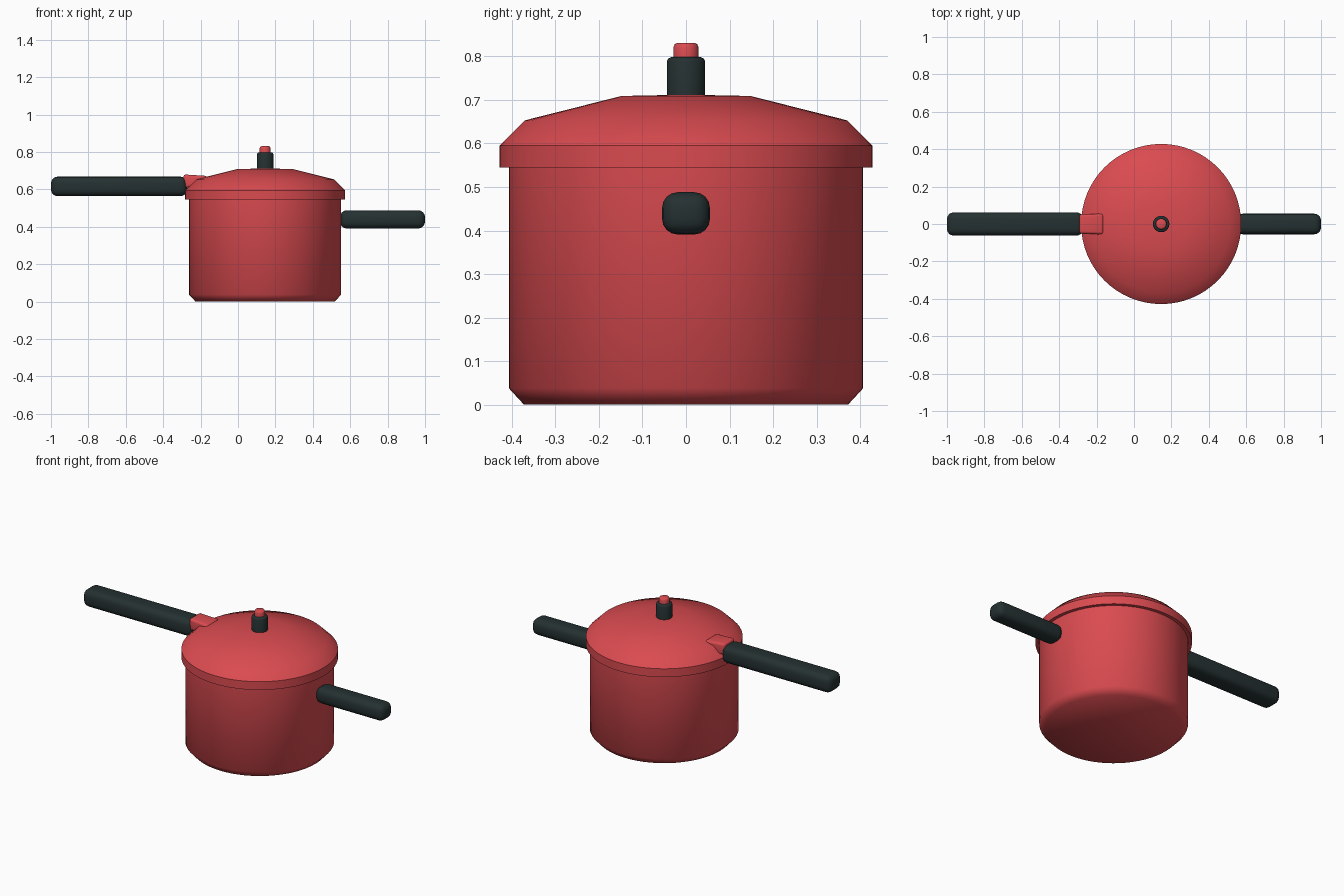
import bpy, bmesh, math
from mathutils import Matrix, Vector

if "Cube" in bpy.data.objects:
    bpy.data.objects.remove(bpy.data.objects["Cube"], do_unlink=True)

POT_X = 0.145


def make_material(name, color):
    mat = bpy.data.materials.new(name)
    mat.use_nodes = True
    mat.diffuse_color = color
    mat.node_tree.nodes["Principled BSDF"].inputs["Base Color"].default_value = color
    return mat


RED = make_material("red enamel", (0.7, 0.07, 0.08, 1))
BLACK = make_material("black plastic", (0.018, 0.03, 0.031, 1))


def finish(bm, name, mat, angle):
    bmesh.ops.recalc_face_normals(bm, faces=bm.faces)
    mesh = bpy.data.meshes.new(name)
    bm.to_mesh(mesh)
    bm.free()
    mesh.materials.append(mat)
    obj = bpy.data.objects.new(name, mesh)
    bpy.context.collection.objects.link(obj)
    bpy.ops.object.select_all(action="DESELECT")
    obj.select_set(True)
    bpy.context.view_layer.objects.active = obj
    bpy.ops.object.shade_smooth_by_angle(angle=math.radians(angle))
    return obj


def lathe(name, profile, mat, angle, steps=64):
    """Spin an (r, z) profile around the pot axis."""
    bm = bmesh.new()
    verts = [bm.verts.new((r, 0, z)) for r, z in profile]
    edges = [bm.edges.new(pair) for pair in zip(verts, verts[1:])]
    bmesh.ops.spin(bm, geom=verts + edges, cent=(0, 0, 0), axis=(0, 0, 1),
                   angle=math.tau, steps=steps, use_duplicate=False)
    bmesh.ops.remove_doubles(bm, verts=bm.verts, dist=0.0001)
    bmesh.ops.translate(bm, verts=bm.verts, vec=(POT_X, 0, 0))
    return finish(bm, name, mat, angle)


def rounded_box(name, low, high, radius, mat, shape=None):
    """Box between two corners with rounded edges; shape edits the raw corners."""
    low, high = Vector(low), Vector(high)
    bm = bmesh.new()
    bmesh.ops.create_cube(bm, size=1, matrix=Matrix.Translation((low + high) / 2)
                          @ Matrix.Diagonal((*(high - low), 1)))
    if shape:
        for v in bm.verts:
            shape(v.co)
    bmesh.ops.bevel(bm, geom=bm.edges[:], offset=radius, segments=4,
                    profile=0.5, affect="EDGES")
    return finish(bm, name, mat, 50)


# Pot and lid
lathe("pot_body", [(0, 0), (0.372, 0), (0.407, 0.038), (0.407, 0.58), (0, 0.58)], RED, 60)
lathe("lid", [(0.4, 0.56), (0.408, 0.545), (0.428, 0.545), (0.428, 0.595),
              (0.37, 0.653), (0.148, 0.709), (0, 0.712)], RED, 40)

# Pressure valve on the lid
lathe("valve_knob", [(0, 0.7), (0.044, 0.7), (0.044, 0.788), (0.041, 0.795),
                     (0.034, 0.798), (0, 0.798)], BLACK, 50, 32)
lathe("valve_cap", [(0, 0.79), (0.029, 0.79), (0.029, 0.82), (0.026, 0.828),
                    (0.02, 0.831), (0, 0.831)], RED, 50, 32)

# Handles
rounded_box("long_handle", (-1, -0.062, 0.564), (-0.272, 0.062, 0.668), 0.035, BLACK)
rounded_box("short_handle", (0.545, -0.055, 0.391), (1, 0.055, 0.488), 0.036, BLACK)


# Bracket joining the lid to the long handle
def taper(co):
    if co.x < -0.22:
        co.y *= 0.92
    elif co.z > 0.64:
        co.z -= 0.008


rounded_box("handle_bracket", (-0.292, -0.056, 0.61), (-0.163, 0.056, 0.68), 0.014, RED, taper)
